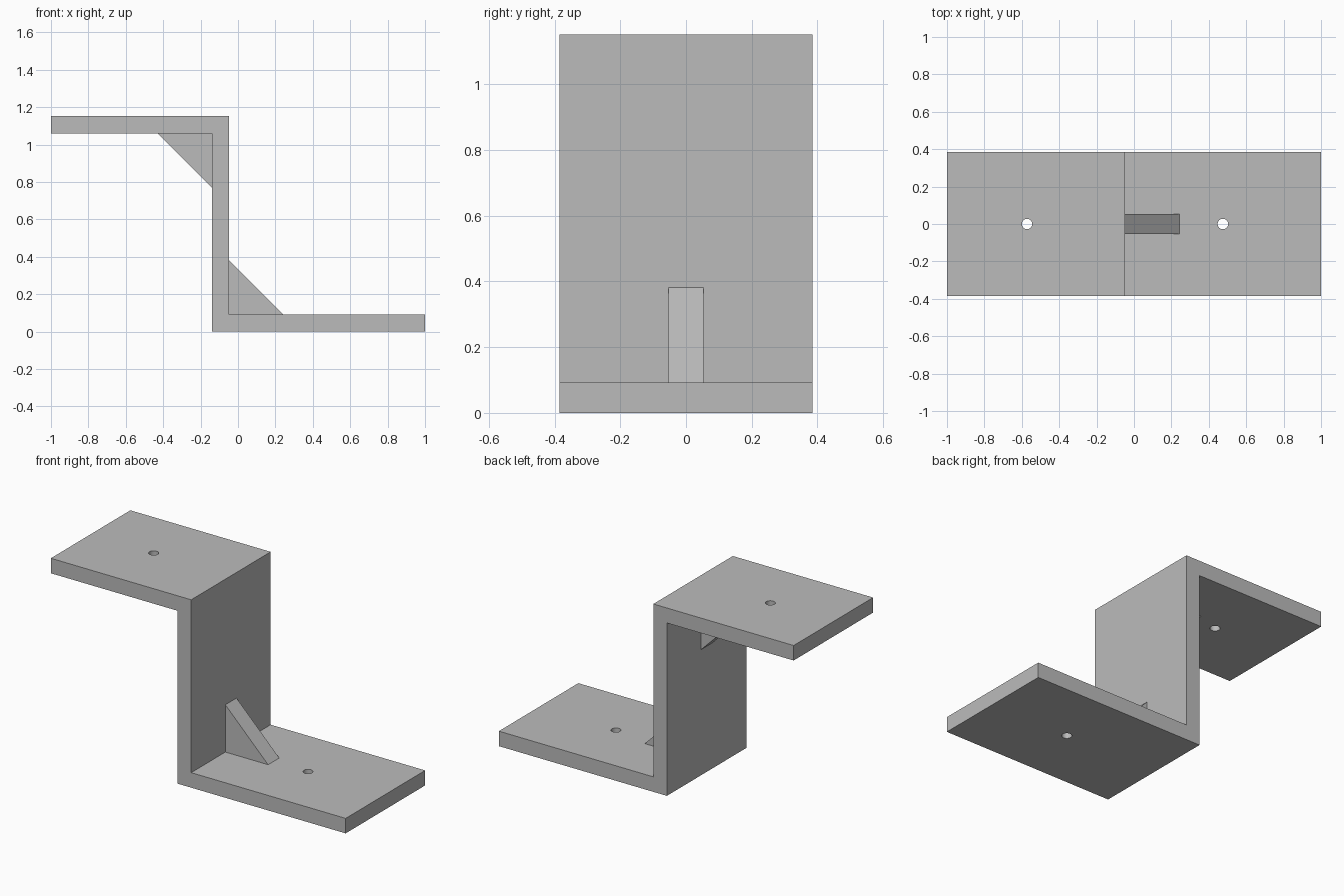
import bpy, bmesh
from mathutils import Matrix

cube = bpy.data.objects.get("Cube")
if cube:
    bpy.data.objects.remove(cube, do_unlink=True)

# Main dimensions
HALF_W, HEIGHT, THICK = 0.385, 1.152, 0.092
WEB_L, WEB_R = -0.14, -0.048
RIB, RIB_HALF_W, HOLE_R = 0.29, 0.054, 0.028

grey = bpy.data.materials.new("bracket_grey")
grey.use_nodes = True
colour = (0.5, 0.5, 0.5, 1)
grey.diffuse_color = colour
grey.node_tree.nodes["Principled BSDF"].inputs["Base Color"].default_value = colour


def finish(name, bm):
    bmesh.ops.recalc_face_normals(bm, faces=bm.faces)
    mesh = bpy.data.meshes.new(name)
    bm.to_mesh(mesh)
    bm.free()
    mesh.materials.append(grey)
    obj = bpy.data.objects.new(name, mesh)
    bpy.context.collection.objects.link(obj)
    return obj


def extrude_profile(name, points, half_width):
    """Extrude an x-z outline along y, centred on y = 0."""
    bm = bmesh.new()
    face = bm.faces.new([bm.verts.new((x, -half_width, z)) for x, z in points])
    moved = bmesh.ops.extrude_face_region(bm, geom=[face])["geom"]
    verts = [v for v in moved if isinstance(v, bmesh.types.BMVert)]
    bmesh.ops.translate(bm, verts=verts, vec=(0, 2 * half_width, 0))
    return finish(name, bm)


# Z-shaped plate
top_under = HEIGHT - THICK
bracket = extrude_profile("bracket_plate", [
    (-1, top_under), (WEB_L, top_under), (WEB_L, 0), (1, 0),
    (1, THICK), (WEB_R, THICK), (WEB_R, HEIGHT), (-1, HEIGHT)], HALF_W)

# Screw hole through each flange
for name, x, z in (("upper", -0.572, HEIGHT - THICK / 2), ("lower", 0.475, THICK / 2)):
    bm = bmesh.new()
    bmesh.ops.create_cone(bm, cap_ends=True, segments=32, radius1=HOLE_R,
                          radius2=HOLE_R, depth=THICK * 3,
                          matrix=Matrix.Translation((x, 0, z)))
    cutter = finish(name + "_hole_cutter", bm)
    cutter.hide_render = True
    cutter.hide_set(True)
    cut = bracket.modifiers.new(name + "_hole", "BOOLEAN")
    cut.object, cut.operation, cut.solver = cutter, "DIFFERENCE", "EXACT"

# Bake the holes in and drop the cutters
bpy.context.view_layer.update()
depsgraph = bpy.context.evaluated_depsgraph_get()
holed = bpy.data.meshes.new_from_object(bracket.evaluated_get(depsgraph))
bracket.modifiers.clear()
bracket.data = holed
for name in ("upper", "lower"):
    bpy.data.objects.remove(bpy.data.objects[name + "_hole_cutter"], do_unlink=True)

# Triangular ribs in the two inner corners
for name, x, z, side in (("upper_rib", WEB_L, top_under, -1), ("lower_rib", WEB_R, THICK, 1)):
    extrude_profile(name, [(x, z), (x + side * RIB, z), (x, z + side * RIB)], RIB_HALF_W)

# Smooth hole walls, crisp plate edges
bpy.ops.object.select_all(action="DESELECT")
bracket.select_set(True)
bpy.context.view_layer.objects.active = bracket
bpy.ops.object.shade_smooth_by_angle()
